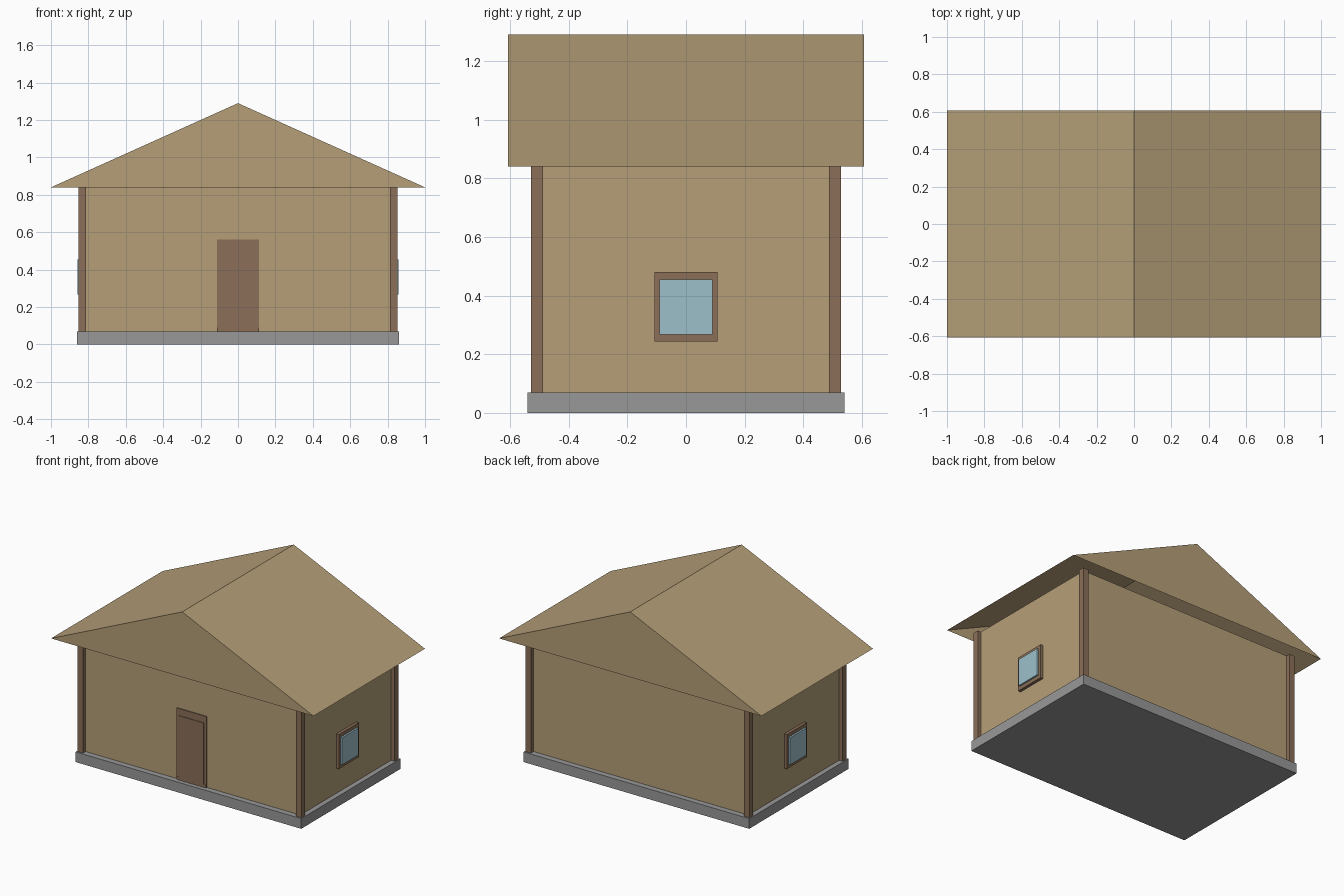
import bpy
import bmesh

cube = bpy.data.objects.get("Cube")
if cube:
    bpy.data.objects.remove(cube, do_unlink=True)


def linear(c):
    return c / 12.92 if c <= 0.04045 else ((c + 0.055) / 1.055) ** 2.4


def material(name, hex_code):
    rgb = [linear(v / 255) for v in bytes.fromhex(hex_code)]
    mat = bpy.data.materials.new(name)
    mat.use_nodes = True
    mat.diffuse_color = (*rgb, 1)
    mat.node_tree.nodes["Principled BSDF"].inputs["Base Color"].default_value = (*rgb, 1)
    return mat


TAN = material("tan plaster", "B59F78")
BROWN = material("brown wood", "8B6F58")
GREY = material("grey stone", "989898")
GLASS = material("pale blue glass", "9CBFCA")


def build(name, bm, mat):
    mesh = bpy.data.meshes.new(name)
    bm.to_mesh(mesh)
    bm.free()
    mesh.materials.append(mat)
    obj = bpy.data.objects.new(name, mesh)
    bpy.context.collection.objects.link(obj)
    return obj


def box(name, x, y, z, mat):
    """Box from (low, high) ranges on each axis."""
    bm = bmesh.new()
    bmesh.ops.create_cube(bm, size=1)
    for v in bm.verts:
        v.co = [sum(r) / 2 + c * (r[1] - r[0]) for r, c in zip((x, y, z), v.co)]
    return build(name, bm, mat)


FLOOR, EAVE, RIDGE = 0.07, 0.84, 1.29

# Foundation slab and walls
box("foundation", (-0.86, 0.86), (-0.54, 0.54), (0, FLOOR), GREY)
box("walls", (-0.825, 0.825), (-0.5, 0.5), (FLOOR, EAVE), TAN)

# Corner posts
for sx, side in ((1, "left"), (-1, "right")):
    for sy, end in ((-1, "front"), (1, "back")):
        box(f"{end}_{side}_post", sorted((sx * 0.812, sx * 0.852)),
            sorted((sy * 0.488, sy * 0.528)), (FLOOR, EAVE), BROWN)

# Roof shell: two slopes and two gables, open underneath
bm = bmesh.new()
ends = [[bm.verts.new((x, y, z)) for x, z in ((-1, EAVE), (0, RIDGE), (1, EAVE))]
        for y in (-0.607, 0.607)]
front, back = ends
bm.faces.new(front)
bm.faces.new(back)
for i in (0, 1):
    bm.faces.new((front[i], front[i + 1], back[i + 1], back[i]))
bmesh.ops.recalc_face_normals(bm, faces=bm.faces)
build("roof", bm, TAN)

# Door with its surround
box("door", (-0.095, 0.095), (-0.511, -0.49), (FLOOR, 0.513), BROWN)
box("door_lintel", (-0.113, 0.113), (-0.507, -0.49), (0.513, 0.56), BROWN)
for s, side in ((1, "left"), (-1, "right")):
    x = sorted((s * 0.095, s * 0.113))
    box(f"{side}_door_jamb", x, (-0.507, -0.49), (0.09, 0.513), BROWN)
    box(f"{side}_door_plinth", x, (-0.509, -0.49), (FLOOR, 0.09), BROWN)

# Side windows
for s, side in ((1, "left"), (-1, "right")):
    box(f"{side}_window_frame", sorted((s * 0.81, s * 0.845)),
        (-0.108, 0.108), (0.243, 0.48), BROWN)
    box(f"{side}_window_glass", sorted((s * 0.81, s * 0.857)),
        (-0.09, 0.09), (0.268, 0.455), GLASS)
